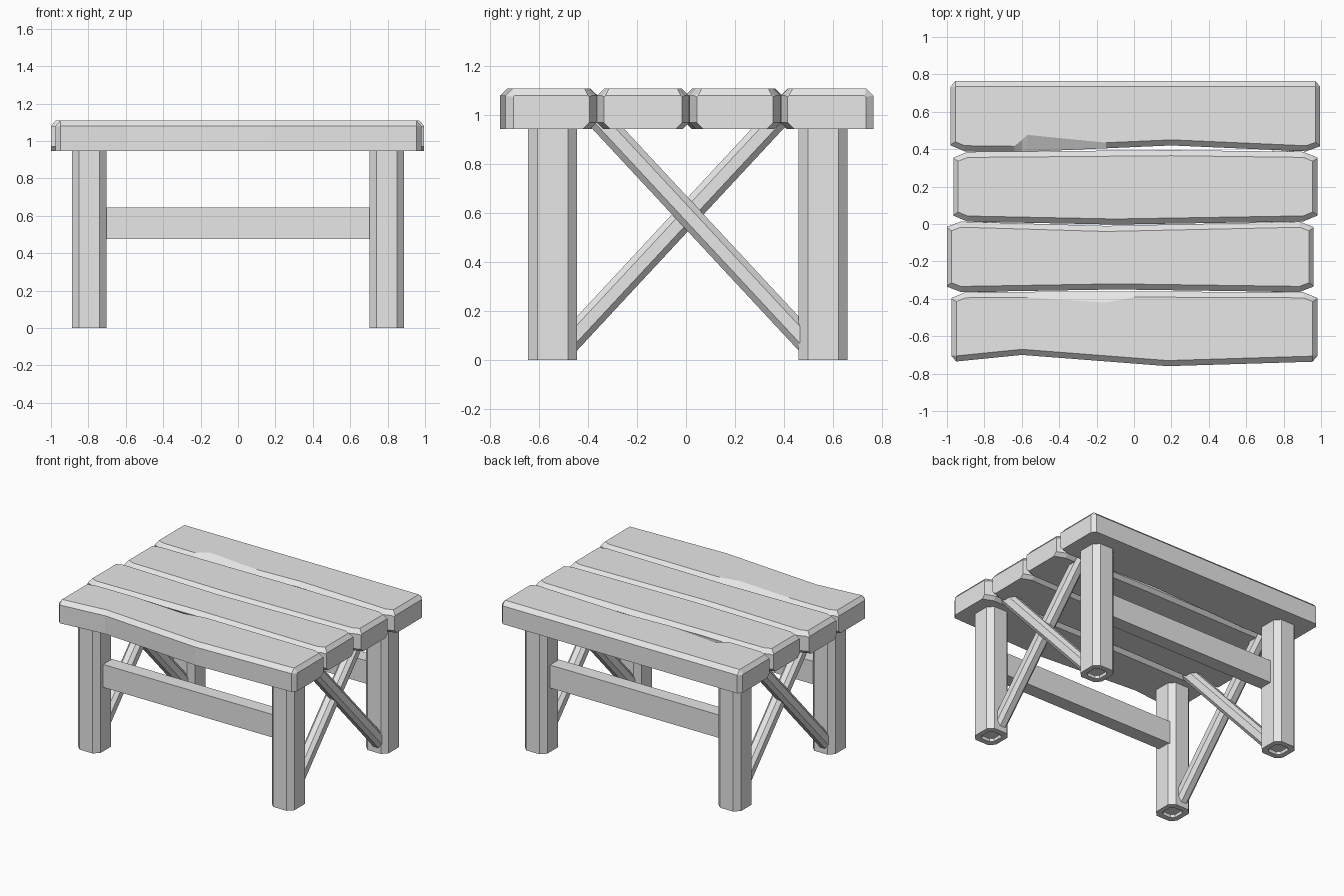
import bpy, bmesh
from mathutils import Matrix, Vector

cube = bpy.data.objects.get("Cube")
if cube:
    bpy.data.objects.remove(cube)

GREY = 0.8
mat = bpy.data.materials.new("plain_grey")
mat.use_nodes = True
mat.diffuse_color = (GREY, GREY, GREY, 1)
bsdf = next(n for n in mat.node_tree.nodes if n.type == "BSDF_PRINCIPLED")
bsdf.inputs["Base Color"].default_value = (GREY, GREY, GREY, 1)

TOP, UNDER = 1.11, 0.945
CHAMFER = 0.03


def finish(name, bm):
    bmesh.ops.recalc_face_normals(bm, faces=bm.faces)
    mesh = bpy.data.meshes.new(name)
    bm.to_mesh(mesh)
    bm.free()
    mesh.materials.append(mat)
    obj = bpy.data.objects.new(name, mesh)
    bpy.context.collection.objects.link(obj)
    return obj


def loft(name, rings):
    """Skin a list of equal point rings and cap both ends."""
    bm = bmesh.new()
    loops = [[bm.verts.new(p) for p in ring] for ring in rings]
    count = len(loops[0])
    for a, b in zip(loops, loops[1:]):
        for i in range(count):
            j = (i + 1) % count
            bm.faces.new((a[i], a[j], b[j], b[i]))
    bm.faces.new(loops[0])
    bm.faces.new(loops[-1])
    return finish(name, bm)


def octagon(w, d, c):
    """Rectangle w by d with cut corners."""
    x, y = w / 2, d / 2
    return [(-x + c, -y), (x - c, -y), (x, -y + c), (x, y - c),
            (x - c, y), (-x + c, y), (-x, y - c), (-x, -y + c)]


def plank_ring(x, f, b, top, cf, cb, uf, ub):
    """Cross-section: f, b edges; cf, cb top bevels; uf, ub underside bevels."""
    drop = min(CHAMFER, max(cf, cb))
    return [(x, f, UNDER + uf), (x, f, top - drop), (x, f + cf, top),
            (x, b - cb, top), (x, b, top - drop), (x, b, UNDER + ub),
            (x, b - ub, UNDER), (x, f + uf, UNDER)]


def lerp_edge(points, x):
    """Height of a polyline edge at x."""
    for (x0, y0), (x1, y1) in zip(points, points[1:]):
        if x <= x1:
            return y0 + (y1 - y0) * max(0, x - x0) / (x1 - x0)
    return points[-1][1]


def plank(name, x0, x1, front, back, inner_front, inner_back,
          front_chip=((-1, 0), (1, 0)), back_chip=((-1, 0), (1, 0))):
    uf, ub = 0.025 * inner_front, 0.025 * inner_back
    inside = {p[0] for line in (front, back, front_chip, back_chip) for p in line}
    stations = [(x, 0, 0) for x in inside if x0 + 0.1 < x < x1 - 0.1]
    for end, s in ((x0, 1), (x1, -1)):
        stations += [(end, 0.03, 1), (end + s * 0.025, 0.02, 0), (end + s * 0.075, 0, 0)]
    rings = []
    for x, inset, is_end in sorted(stations):
        fi = inset if inner_front or is_end else 0
        bi = inset if inner_back or is_end else 0
        cf = 0.005 if is_end else CHAMFER + lerp_edge(front_chip, x)
        cb = 0.005 if is_end else CHAMFER + lerp_edge(back_chip, x)
        rings.append(plank_ring(x, lerp_edge(front, x) + fi, lerp_edge(back, x) - bi,
                                TOP - CHAMFER * is_end, cf, cb, uf, ub))
    loft(name, rings)


# Table top planks with uneven edges and two chips
plank("plank_front", -0.975, 0.98,
      [(-1, -0.74), (-0.6, -0.70), (0.18, -0.76), (1, -0.735)],
      [(-1, -0.365), (-0.15, -0.36), (1, -0.365)], 0, 1,
      back_chip=[(-0.57, 0), (-0.15, 0.03), (0, 0)])
plank("plank_mid_front", -1.0, 0.96,
      [(-1, -0.365), (-0.1, -0.35), (1, -0.365)],
      [(-1, 0.015), (-0.15, -0.01), (1, 0.015)], 1, 1)
plank("plank_mid_back", -0.965, 0.98,
      [(-1, 0.015), (-0.1, -0.003), (1, 0.015)],
      [(-1, 0.385), (0.2, 0.395), (1, 0.385)], 1, 1)
plank("plank_back", -0.98, 0.995,
      [(-1, 0.39), (-0.6, 0.385), (0.2, 0.42), (1, 0.385)],
      [(-1, 0.765), (1, 0.765)], 1, 0,
      front_chip=[(-0.64, 0), (-0.57, 0.06), (-0.15, 0)])

# Legs with cut corners and a shallow recess under each foot
LEG_X, FRONT_Y, BACK_Y = 0.795, -0.545, 0.56
for side, x in (("right", -LEG_X), ("left", LEG_X)):
    for end, y in (("front", FRONT_Y), ("back", BACK_Y)):
        outer = octagon(0.185, 0.2, 0.038)
        rings = [[(x + px * k, y + py * k, z) for px, py in outer]
                 for z, k in ((0.02, 0.55), (0, 0.6), (0, 1), (UNDER + 0.005, 1))]
        loft(f"leg_{end}_{side}", rings)

# Long rails between the legs
for end, y in (("front", -0.525), ("back", 0.537)):
    bm = bmesh.new()
    bmesh.ops.create_cube(bm, size=1, matrix=Matrix.Translation((0, y, 0.56))
                          @ Matrix.Diagonal((1.46, 0.105, 0.17, 1)))
    finish(f"rail_{end}", bm)


def brace(name, x, start, stop):
    """Bevelled bar in the y-z plane between two (y, z) points."""
    a, b = Vector((x, *start)), Vector((x, *stop))
    across = (b - a).normalized().cross(Vector((1, 0, 0)))
    shape = octagon(0.09, 0.095, 0.024)
    loft(name, [[p + Vector((u, 0, 0)) + across * v for u, v in shape] for p in (a, b)])


# Crossed braces between front and back legs
for side, x in (("right", -LEG_X), ("left", LEG_X)):
    brace(f"brace_falling_{side}", x + 0.015, (-0.355, 0.985), (0.51, 0.055))
    brace(f"brace_rising_{side}", x - 0.015, (-0.495, 0.055), (0.37, 0.985))
